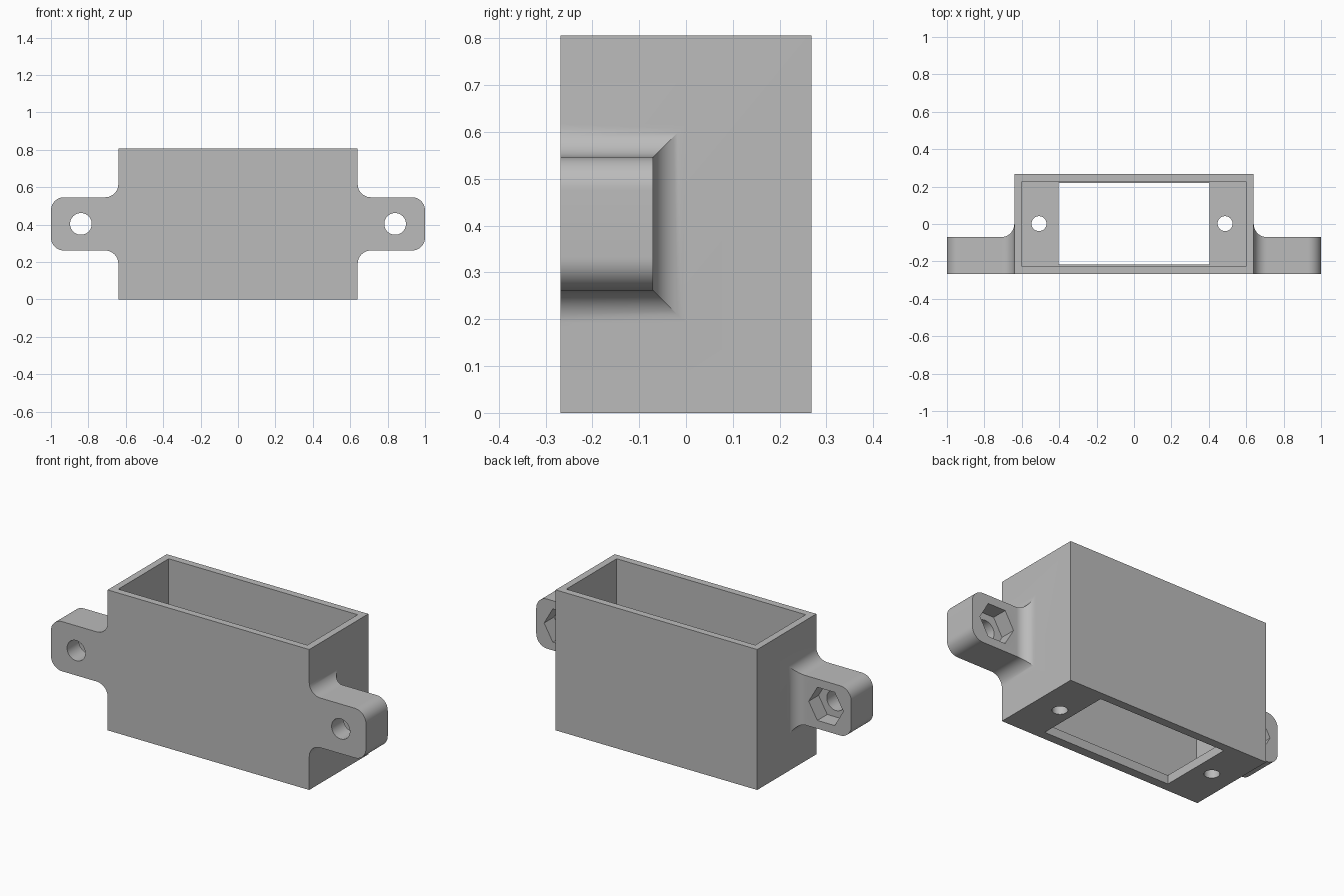
import bpy, bmesh
from math import sin, cos, pi, radians
from mathutils import Matrix

cube = bpy.data.objects.get("Cube")
if cube:
    bpy.data.objects.remove(cube)

BODY_X, BODY_Y, BODY_Z = 0.64, 0.268, 0.806
WALL, FLOOR = 0.04, 0.05
EAR_BACK, EAR_HALF, EAR_Z = -0.07, 0.1425, 0.404
R = 0.07            # fillet and corner radius
BOLT_X = 0.84
STEPS = 12

grey = bpy.data.materials.new("plain grey")
grey.use_nodes = True
grey.diffuse_color = (0.5, 0.5, 0.5, 1)
grey.node_tree.nodes["Principled BSDF"].inputs["Base Color"].default_value = (0.5, 0.5, 0.5, 1)


def make(name, bm, helper=False):
    bmesh.ops.recalc_face_normals(bm, faces=bm.faces)
    mesh = bpy.data.meshes.new(name)
    bm.to_mesh(mesh)
    bm.free()
    mesh.materials.append(grey)
    ob = bpy.data.objects.new(name, mesh)
    bpy.context.collection.objects.link(ob)
    ob.hide_render = helper
    return ob


def box(name, lo, hi, helper=True):
    bm = bmesh.new()
    size = [b - a for a, b in zip(lo, hi)]
    mid = [(a + b) / 2 for a, b in zip(lo, hi)]
    bmesh.ops.create_cube(bm, size=1, matrix=Matrix.Translation(mid) @ Matrix.Diagonal((*size, 1)))
    return make(name, bm, helper)


def prism(name, centre, radius, depth, sides, along_y=False, turn=0):
    bm = bmesh.new()
    tilt = Matrix.Rotation(radians(90 if along_y else 0), 4, "X")
    bmesh.ops.create_cone(bm, cap_ends=True, segments=sides, radius1=radius, radius2=radius, depth=depth,
                          matrix=Matrix.Translation(centre) @ tilt @ Matrix.Rotation(turn, 4, "Z"))
    return make(name, bm, True)


def ear(name, side):
    # Rectangular sections along x: flared root, straight middle, rounded tip
    sections = [(BODY_X - 0.02, R)]
    angles = [pi / 2 * i / STEPS for i in range(STEPS + 1)]
    sections += [(BODY_X + R * (1 - cos(a)), R * (1 - sin(a))) for a in angles]
    tip = [(1 - R + R * sin(a), -R * (1 - cos(a))) for a in angles]
    bm = bmesh.new()
    rings = []
    for x, grow in sections + tip:
        h, back = EAR_HALF + grow, EAR_BACK + max(grow, 0)
        corners = [(-BODY_Y, -h), (back, -h), (back, h), (-BODY_Y, h)]
        rings.append([bm.verts.new((side * x, y, EAR_Z + z)) for y, z in corners])
    for a, b in zip(rings, rings[1:]):
        for i in range(4):
            j = (i + 1) % 4
            bm.faces.new((a[i], a[j], b[j], b[i]))
    bm.faces.new(rings[0])
    bm.faces.new(rings[-1])
    return make(name, bm, True)


# Outer case
case = box("mounting_case", (-BODY_X, -BODY_Y, 0), (BODY_X, BODY_Y, BODY_Z), False)

# Mounting ears, then the open cavity, floor slot, bolt holes and nut pockets
tools = [(ear("left_ear", 1), "UNION"), (ear("right_ear", -1), "UNION")]
cx, cy = BODY_X - WALL, BODY_Y - WALL
cuts = [box("cavity_cutter", (-cx, -cy, FLOOR), (cx, cy, 1)),
        box("slot_cutter", (-0.403, -0.216, -0.1), (0.403, 0.22, 0.2))]
for label, s, screw_x in (("left", 1, 0.487), ("right", -1, -0.508)):
    cuts.append(prism(label + "_screw_cutter", (screw_x, 0.002, 0), 0.04, 0.3, 32))
    cuts.append(prism(label + "_bolt_cutter", (s * BOLT_X, -0.17, EAR_Z), 0.058, 0.5, 40, True))
    cuts.append(prism(label + "_nut_cutter", (s * BOLT_X, EAR_BACK, EAR_Z), 0.11, 0.18, 6, True, pi / 2))
# Orient each nut pocket with points up and down
tools += [(c, "DIFFERENCE") for c in cuts]

for tool, operation in tools:
    mod = case.modifiers.new(tool.name, "BOOLEAN")
    mod.operation = operation
    mod.solver = "EXACT"
    mod.object = tool

# Bake the cuts and drop the helpers
bpy.context.view_layer.update()
baked = bpy.data.meshes.new_from_object(case.evaluated_get(bpy.context.evaluated_depsgraph_get()))
case.modifiers.clear()
case.data = baked
for tool, _ in tools:
    bpy.data.objects.remove(tool)

# Smooth fillets and holes, crisp corners
bpy.ops.object.select_all(action="DESELECT")
case.select_set(True)
bpy.context.view_layer.objects.active = case
bpy.ops.object.shade_smooth_by_angle(angle=radians(25))
